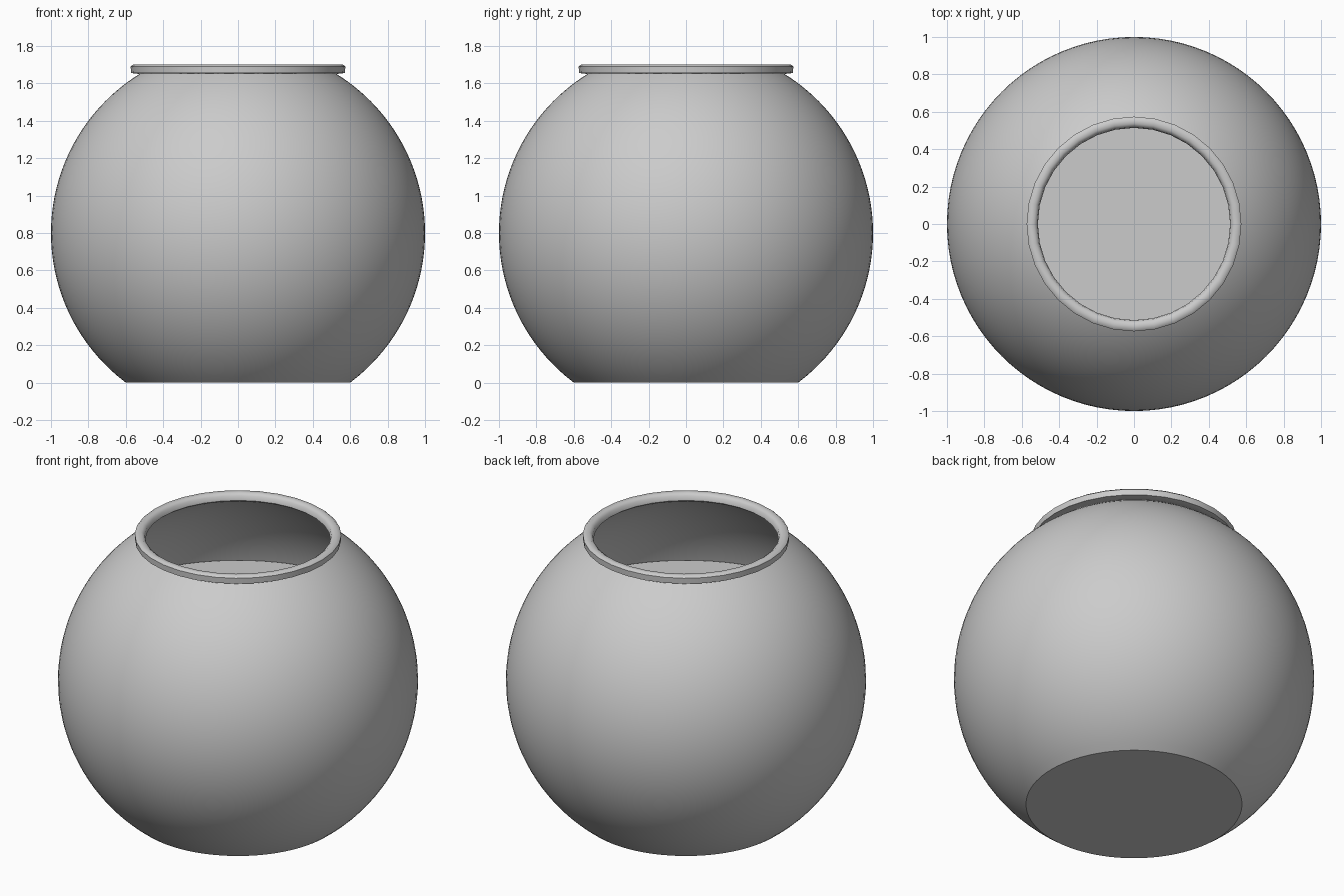
import bpy
import math

if "Cube" in bpy.data.objects:
    bpy.data.objects.remove(bpy.data.objects["Cube"])

CENTRE_Z = 0.8


def lathe(name, profile, segments, closed=False, cap_start=False, cap_end=False, angle=35):
    """Revolve (radius, z) points around the z axis."""
    n = len(profile)
    verts = [(r * math.cos(2 * math.pi * s / segments),
              r * math.sin(2 * math.pi * s / segments), z)
             for r, z in profile for s in range(segments)]
    faces = []
    for i in range(n if closed else n - 1):
        a, b = i * segments, ((i + 1) % n) * segments
        for s in range(segments):
            t = (s + 1) % segments
            faces.append((a + s, a + t, b + t, b + s))
    if cap_start:
        faces.append(tuple(reversed(range(segments))))
    if cap_end:
        faces.append(tuple(range((n - 1) * segments, n * segments)))
    mesh = bpy.data.meshes.new(name)
    mesh.from_pydata(verts, [], faces)
    obj = bpy.data.objects.new(name, mesh)
    bpy.context.collection.objects.link(obj)
    bpy.ops.object.select_all(action='DESELECT')
    obj.select_set(True)
    bpy.context.view_layer.objects.active = obj
    bpy.ops.object.shade_smooth_by_angle(angle=math.radians(angle))
    return obj


def sphere_arc(radius, z0, z1, steps):
    """Profile of a sphere between two heights."""
    a0 = math.asin((z0 - CENTRE_Z) / radius)
    a1 = math.asin((z1 - CENTRE_Z) / radius)
    return [(radius * math.cos(a0 + (a1 - a0) * i / steps),
             CENTRE_Z + radius * math.sin(a0 + (a1 - a0) * i / steps))
            for i in range(steps + 1)]


# Round bowl with a flat base and an open top
lathe("bowl", sphere_arc(1.0, 0.0, 1.655, 40), 96, cap_start=True)

# Water filling the bowl to just above the middle
lathe("water", sphere_arc(0.992, 0.02, 1.09, 28), 96, cap_start=True, cap_end=True)

# Thick lip around the opening
lip = [(0.525, 1.65), (0.572, 1.655), (0.574, 1.69), (0.562, 1.70),
       (0.536, 1.70), (0.519, 1.687), (0.514, 1.66)]
lathe("rim", lip, 32, closed=True, angle=50)
